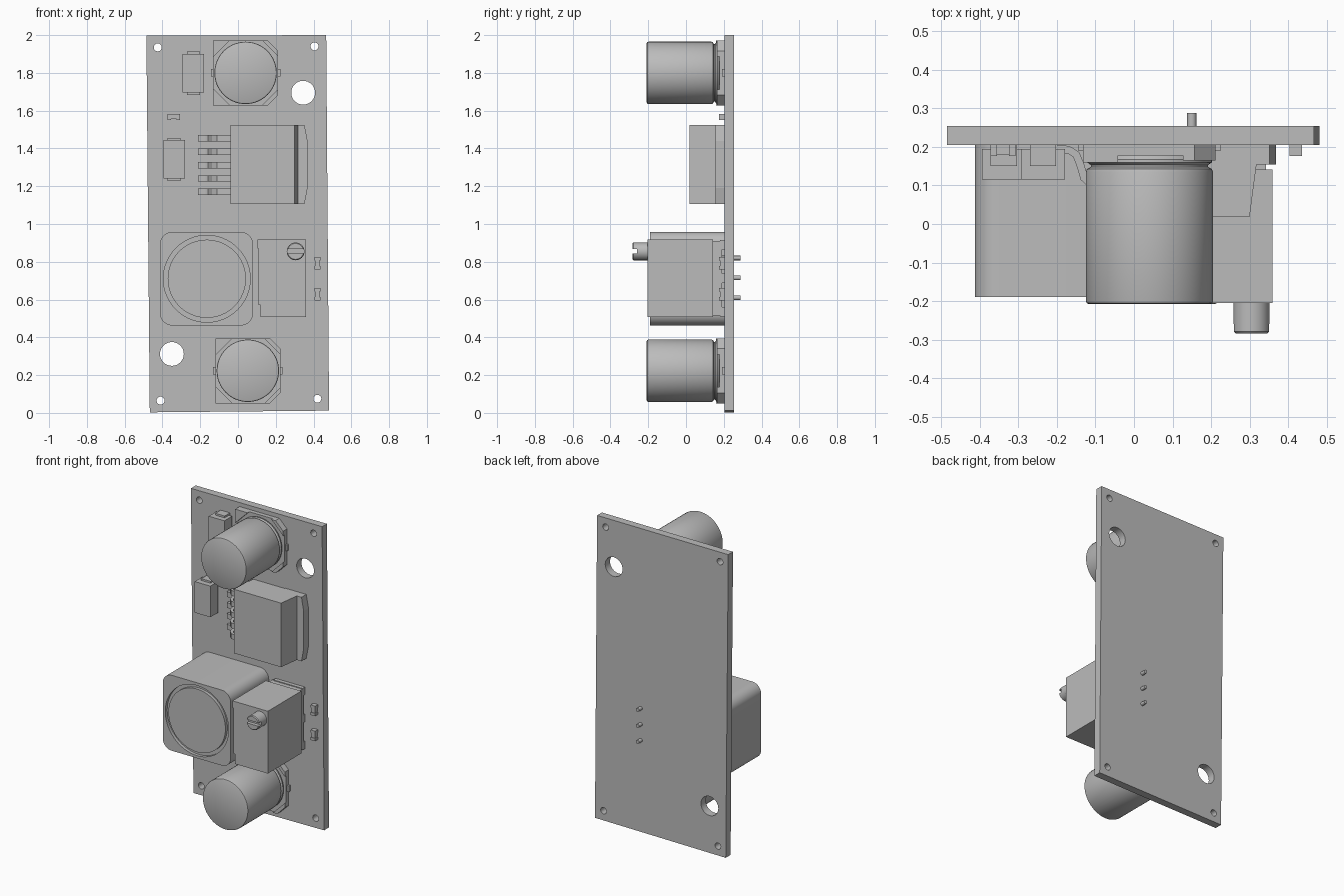
import bpy, bmesh, math
from mathutils import Vector

cube = bpy.data.objects.get("Cube")
if cube:
    bpy.data.objects.remove(cube, do_unlink=True)

grey = bpy.data.materials.new("plain_grey")
grey.use_nodes = True
grey.diffuse_color = (0.5, 0.5, 0.5, 1)
grey.node_tree.nodes["Principled BSDF"].inputs["Base Color"].default_value = (0.5, 0.5, 0.5, 1)

FACE = 0.205   # front surface of the board
BACK = 0.255


def finish(name, bm):
    bmesh.ops.recalc_face_normals(bm, faces=bm.faces)
    mesh = bpy.data.meshes.new(name)
    bm.to_mesh(mesh)
    bm.free()
    mesh.materials.append(grey)
    ob = bpy.data.objects.new(name, mesh)
    bpy.context.collection.objects.link(ob)
    return ob


def activate(ob):
    bpy.ops.object.select_all(action='DESELECT')
    ob.select_set(True)
    bpy.context.view_layer.objects.active = ob


def smooth(ob):
    activate(ob)
    bpy.ops.object.shade_smooth_by_angle(angle=math.radians(30))
    return ob


def prism(name, points, start, end, axis='Y'):
    """Extrude an (x, z) outline along y, or an (x, y) outline along z."""
    bm = bmesh.new()
    place = (lambda a, b, t: (a, t, b)) if axis == 'Y' else (lambda a, b, t: (a, b, t))
    face = bm.faces.new([bm.verts.new(place(a, b, start)) for a, b in points])
    new = bmesh.ops.extrude_face_region(bm, geom=[face])["geom"]
    shift = Vector(place(0, 0, end - start))
    bmesh.ops.translate(bm, vec=shift, verts=[v for v in new if isinstance(v, bmesh.types.BMVert)])
    return finish(name, bm)


def box(name, x0, x1, y0, y1, z0, z1):
    return prism(name, [(x0, z0), (x1, z0), (x1, z1), (x0, z1)], y0, y1)


def lathe(name, x, z, profile, steps=64):
    """Revolve (radius, y) points about a y-directed axis."""
    bm = bmesh.new()
    verts = [bm.verts.new((x + r, y, z)) for r, y in profile]
    edges = [bm.edges.new(p) for p in zip(verts, verts[1:])]
    bmesh.ops.spin(bm, geom=verts + edges, cent=(x, 0, z), axis=(0, 1, 0),
                   angle=math.tau, steps=steps, use_duplicate=False)
    bmesh.ops.remove_doubles(bm, verts=bm.verts, dist=0.0001)
    return smooth(finish(name, bm))


def rod(name, x, z, r, y0, y1, steps=32):
    return lathe(name, x, z, [(0, y0), (r, y0), (r, y1), (0, y1)], steps)


def cut(ob, cutters):
    for c in cutters:
        c.hide_render = True
        mod = ob.modifiers.new("cut", 'BOOLEAN')
        mod.operation = 'DIFFERENCE'
        mod.solver = 'EXACT'
        mod.object = c
        activate(ob)
        bpy.ops.object.modifier_apply(modifier=mod.name)
        bpy.data.objects.remove(c, do_unlink=True)
    return smooth(ob)


def rounded(x0, x1, z0, z1, r, n=10):
    pts = []
    for k, (cx, cz) in enumerate([(x1 - r, z1 - r), (x0 + r, z1 - r), (x0 + r, z0 + r), (x1 - r, z0 + r)]):
        for i in range(n + 1):
            a = math.pi / 2 * (k + i / n)
            pts.append((cx + r * math.cos(a), cz + r * math.sin(a)))
    return pts


# Circuit board, slightly tilted, with mounting holes
board = prism("board", [(-0.467, 0.003), (0.482, 0.012), (0.467, 2.0), (-0.485, 1.997)], FACE, BACK)
holes = [(-0.425, 1.935, 0.021), (0.405, 1.94, 0.021), (-0.41, 0.065, 0.021), (0.42, 0.075, 0.021),
         (0.345, 1.695, 0.063), (-0.35, 0.312, 0.063)]
cut(board, [rod("hole_cutter", x, z, r, FACE - 0.1, BACK + 0.1) for x, z, r in holes])

# Two can capacitors on chamfered bases
for label, x, z in (("upper", 0.04, 1.80), ("lower", 0.052, 0.223)):
    h, c = 0.172, 0.055
    lathe(label + "_capacitor_can", x, z,
          [(0, -0.208), (0.157, -0.208), (0.163, -0.205), (0.165, -0.199), (0.165, 0.135), (0.162, 0.143),
           (0.152, 0.148), (0.152, 0.153), (0.162, 0.16), (0.162, 0.168), (0.15, 0.18), (0, 0.18)])
    prism(label + "_capacitor_base",
          [(x - h, z - h), (x + h - c, z - h), (x + h, z - h + c), (x + h, z + h - c),
           (x + h - c, z + h), (x - h, z + h)], 0.178, FACE)
    for s in (-1, 1):
        prism(label + "_capacitor_left_post",
              [(x - h, z + s * h), (x - h + 0.09, z + s * h), (x - h, z + s * (h - 0.09))], 0.16, 0.18)
        prism(label + "_capacitor_right_post",
              [(x + h - c - 0.03, z + s * h), (x + h - c, z + s * h), (x + h, z + s * (h - c)),
               (x + h, z + s * (h - c - 0.03))], 0.165, 0.18)
        xe = x + s * h
        box(label + "_capacitor_terminal", xe - 0.012, xe + 0.012, 0.19, FACE, z - 0.02, z + 0.02)

# Voltage regulator: body, heat tab and five bent leads
prism("regulator_body", [(-0.04, 0.018), (0.3, 0.018), (0.318, 0.155), (0.318, 0.2), (-0.03, 0.2), (-0.04, 0.11)],
      1.105, 1.525, 'Z')
prism("regulator_tab", [(0.2, 1.105), (0.352, 1.105), (0.368, 1.19), (0.368, 1.44), (0.352, 1.525), (0.2, 1.525)],
      0.155, FACE)
path = [(-0.21, 0.195), (-0.17, 0.193), (-0.15, 0.18), (-0.138, 0.15), (-0.13, 0.12), (-0.11, 0.1), (-0.03, 0.097)]
upper, lower = [], []
for i, p in enumerate(path):
    a, b = Vector(path[max(i - 1, 0)]), Vector(path[min(i + 1, len(path) - 1)])
    d = (b - a).normalized()
    n = Vector((-d.y, d.x)) * 0.01
    upper.append(tuple(Vector(p) + n))
    lower.append(tuple(Vector(p) - n))
for i in range(5):
    z = 1.17 + i * 0.071
    smooth(prism("regulator_lead", upper + lower[::-1], z - 0.017, z + 0.017, 'Z'))

# Power inductor with a ring groove in its front
inductor = prism("inductor", rounded(-0.413, 0.08, 0.463, 0.958, 0.065), -0.19, FACE)
groove = lathe("groove_cutter", -0.165, 0.71,
               [(0.207, -0.25), (0.23, -0.25), (0.23, -0.17), (0.207, -0.17), (0.207, -0.25)])
cut(inductor, [groove])

# Trimmer: body, recessed foot, side rail, slotted screw and pins
box("trimmer_body", 0.12, 0.36, -0.205, 0.142, 0.508, 0.917)
box("trimmer_foot", 0.12, 0.342, 0.14, 0.19, 0.515, 0.91)
box("trimmer_rail", 0.103, 0.122, -0.205, 0.142, 0.87, 0.917)
box("trimmer_lower_rail", 0.108, 0.122, -0.2, 0.142, 0.57, 0.87)
for z in (0.535, 0.712, 0.89):
    box("trimmer_standoff", 0.13, 0.342, 0.18, FACE, z - 0.025, z + 0.025)
screw = lathe("trimmer_screw", 0.305, 0.855,
              [(0, -0.284), (0.042, -0.284), (0.047, -0.279), (0.047, -0.2), (0, -0.2)], 40)
cut(screw, [box("slot_cutter", 0.2, 0.4, -0.35, -0.26, 0.845, 0.867)])
for i in range(3):
    rod("trimmer_pin", 0.15, 0.61 + i * 0.105, 0.012, 0.15, 0.288, 20)

# Two moulded diodes with end leads
for label, x, z in (("upper", -0.236, 1.798), ("lower", -0.338, 1.342)):
    box(label + "_diode_body", x - 0.057, x + 0.057, 0.115, 0.195, z - 0.102, z + 0.102)
    for s in (-1, 1):
        z0, z1 = sorted((z + s * 0.07, z + s * 0.114))
        box(label + "_diode_lead", x - 0.034, x + 0.034, 0.15, FACE, z0, z1)

# Small chip parts with end caps
for x, z, upright in ((-0.34, 1.567, False), (0.42, 0.792, True), (0.42, 0.628, True)):
    hx, hz = (0.012, 0.03) if upright else (0.03, 0.012)
    box("chip_body", x - hx, x + hx, 0.18, FACE, z - hz, z + hz)
    for s in (-1, 1):
        cx, cz = (x, z + s * 0.024) if upright else (x + s * 0.024, z)
        ex, ez = (0.016, 0.009) if upright else (0.009, 0.016)
        box("chip_end", cx - ex, cx + ex, 0.176, FACE, cz - ez, cz + ez)
